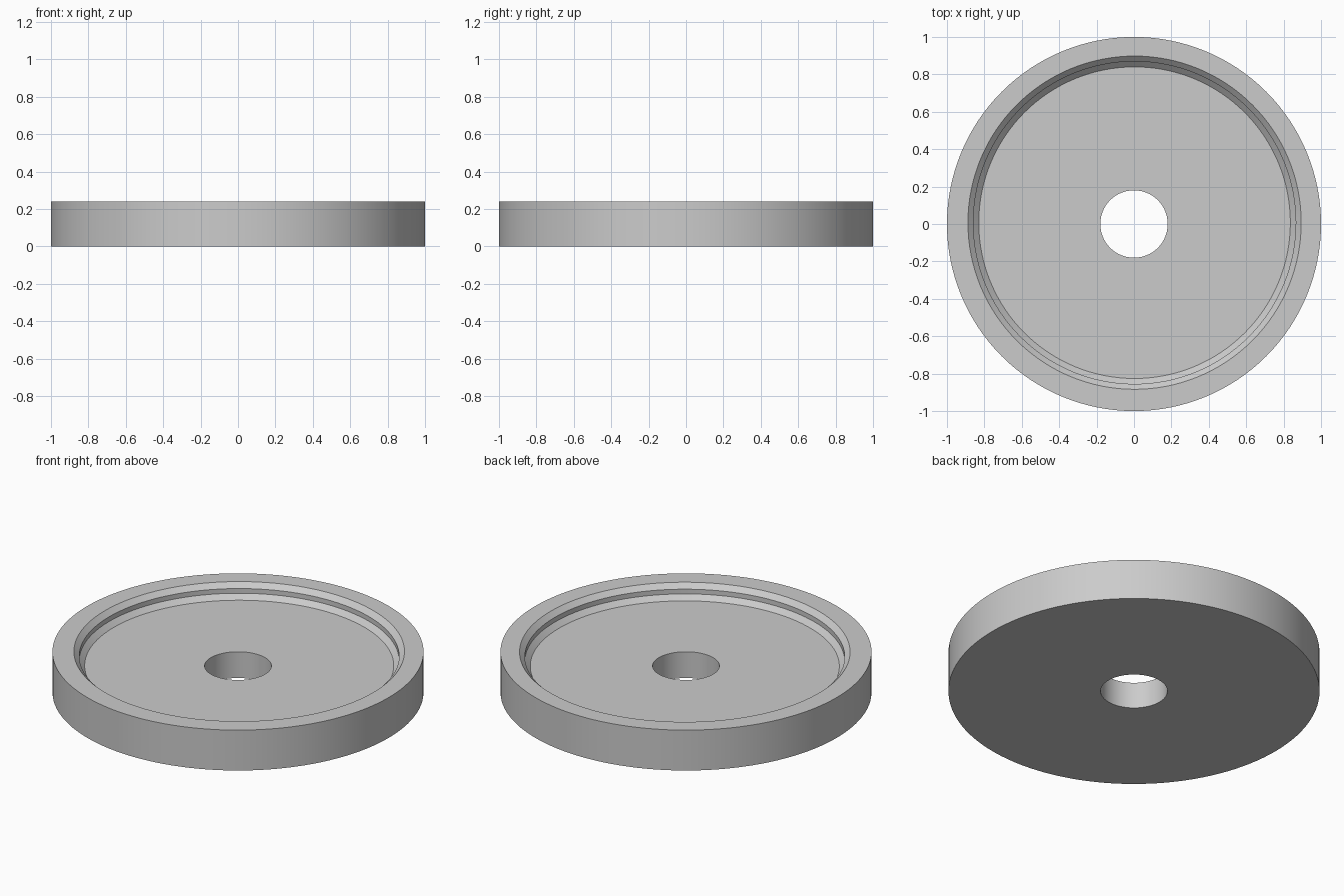
import bpy, bmesh
from math import cos, sin, tau, radians

if "Cube" in bpy.data.objects:
    bpy.data.objects.remove(bpy.data.objects["Cube"], do_unlink=True)

SEGMENTS = 128
HEIGHT, FLOOR = 0.24, 0.156
STEP = (HEIGHT - FLOOR) / 3
RECESS = (0.003, 0.007)   # the recess sits slightly off the disc axis
AXIS = (0, 0)

# Closed cross-section: radius, height, centre of each ring
profile = [
    (0.18, 0, AXIS),
    (1.0, 0, AXIS),
    (1.0, HEIGHT, AXIS),
    (0.891, HEIGHT, RECESS),
    (0.862, HEIGHT - STEP, RECESS),
    (0.862, FLOOR + STEP, RECESS),
    (0.833, FLOOR, RECESS),
    (0.18, FLOOR, AXIS),
]


def add_ring(bm, radius, z, centre):
    angles = [tau * i / SEGMENTS for i in range(SEGMENTS)]
    return [bm.verts.new((centre[0] + radius * cos(a), centre[1] + radius * sin(a), z))
            for a in angles]


# Recessed disc with a stepped, chamfered rim and a centre hole
bm = bmesh.new()
rings = [add_ring(bm, *p) for p in profile]
for lower, upper in zip(rings, rings[1:] + rings[:1]):
    for i in range(SEGMENTS):
        j = (i + 1) % SEGMENTS
        bm.faces.new((lower[i], lower[j], upper[j], upper[i]))
bmesh.ops.recalc_face_normals(bm, faces=bm.faces)
mesh = bpy.data.meshes.new("recessed_disc")
bm.to_mesh(mesh)
bm.free()
disc = bpy.data.objects.new("recessed_disc", mesh)
bpy.context.collection.objects.link(disc)

# Plain grey finish
grey = bpy.data.materials.new("light_grey")
grey.use_nodes = True
colour = (0.6, 0.6, 0.6, 1)
grey.diffuse_color = colour
grey.node_tree.nodes["Principled BSDF"].inputs["Base Color"].default_value = colour
mesh.materials.append(grey)

# Smooth walls with crisp edges
bpy.ops.object.select_all(action="DESELECT")
disc.select_set(True)
bpy.context.view_layer.objects.active = disc
bpy.ops.object.shade_smooth_by_angle(angle=radians(30))
